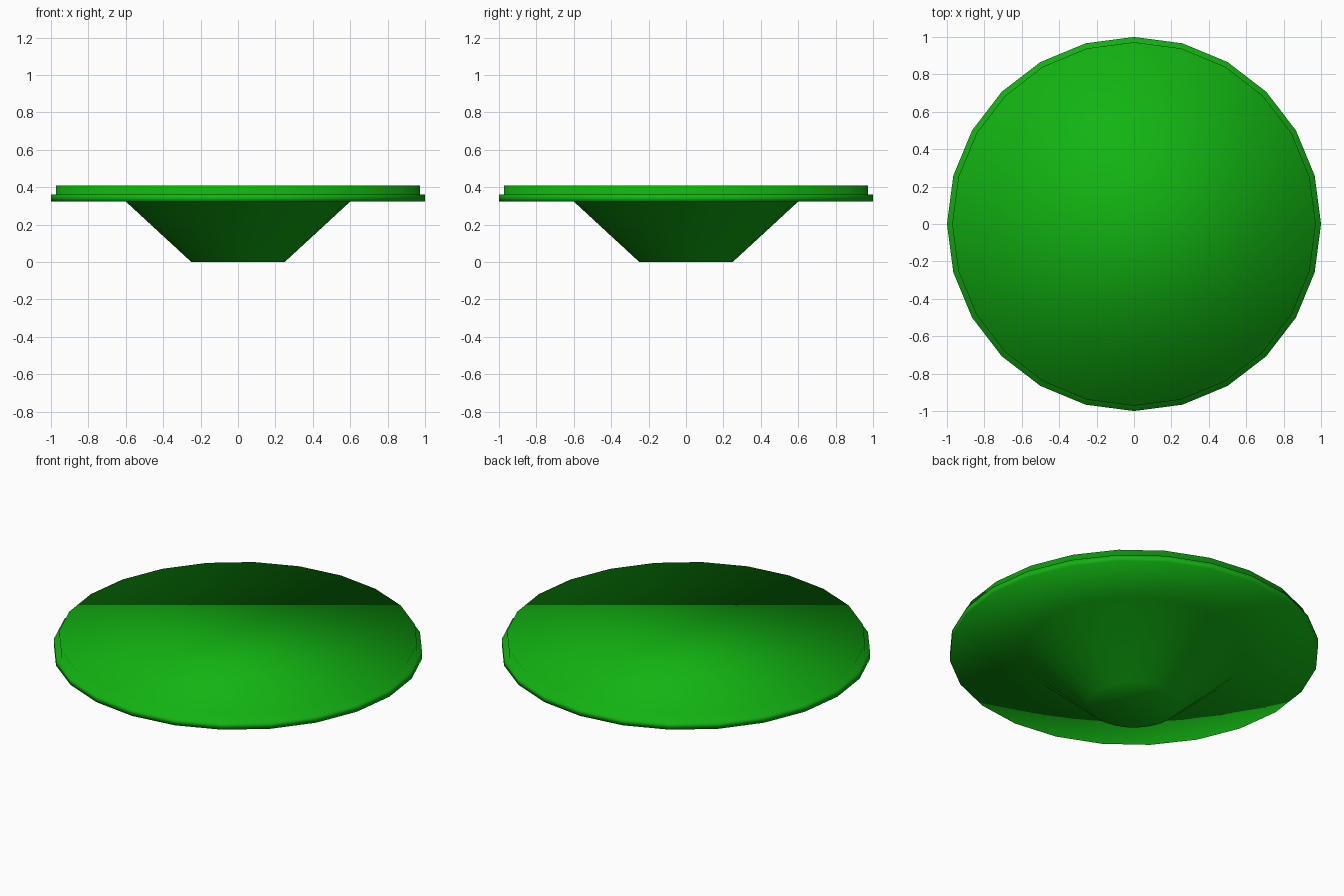
import bpy
import bmesh
from math import cos, sin, tau

cube = bpy.data.objects.get("Cube")
if cube:
    bpy.data.objects.remove(cube)

# Material
green = bpy.data.materials.new("leaf green")
green.use_nodes = True
colour = (0.006, 0.45, 0.006, 1)
green.diffuse_color = colour
green.node_tree.nodes["Principled BSDF"].inputs["Base Color"].default_value = colour

SIDES = 24


def lathe(name, profile):
    """Turn a (radius, height) profile about z and close both ends with flat caps."""
    bm = bmesh.new()
    rings = [[bm.verts.new((r * cos(tau * i / SIDES), r * sin(tau * i / SIDES), z))
              for i in range(SIDES)] for r, z in profile]
    for low, high in zip(rings, rings[1:]):
        for i in range(SIDES):
            j = (i + 1) % SIDES
            bm.faces.new((low[i], low[j], high[j], high[i]))
    bm.faces.new(rings[0][::-1])
    bm.faces.new(rings[-1])
    bmesh.ops.recalc_face_normals(bm, faces=bm.faces)
    for face in bm.faces:
        face.smooth = True
    mesh = bpy.data.meshes.new(name)
    bm.to_mesh(mesh)
    bm.free()
    mesh.materials.append(green)
    obj = bpy.data.objects.new(name, mesh)
    bpy.context.collection.objects.link(obj)
    return obj


# Tapered foot, overhanging rim and raised top in one smooth-shaded body
lathe("pedestal_dish", [
    (0.25, 0), (0.6, 0.323),        # foot
    (1, 0.323), (1, 0.36),          # rim
    (0.972, 0.36), (0.972, 0.408),  # raised top
])
